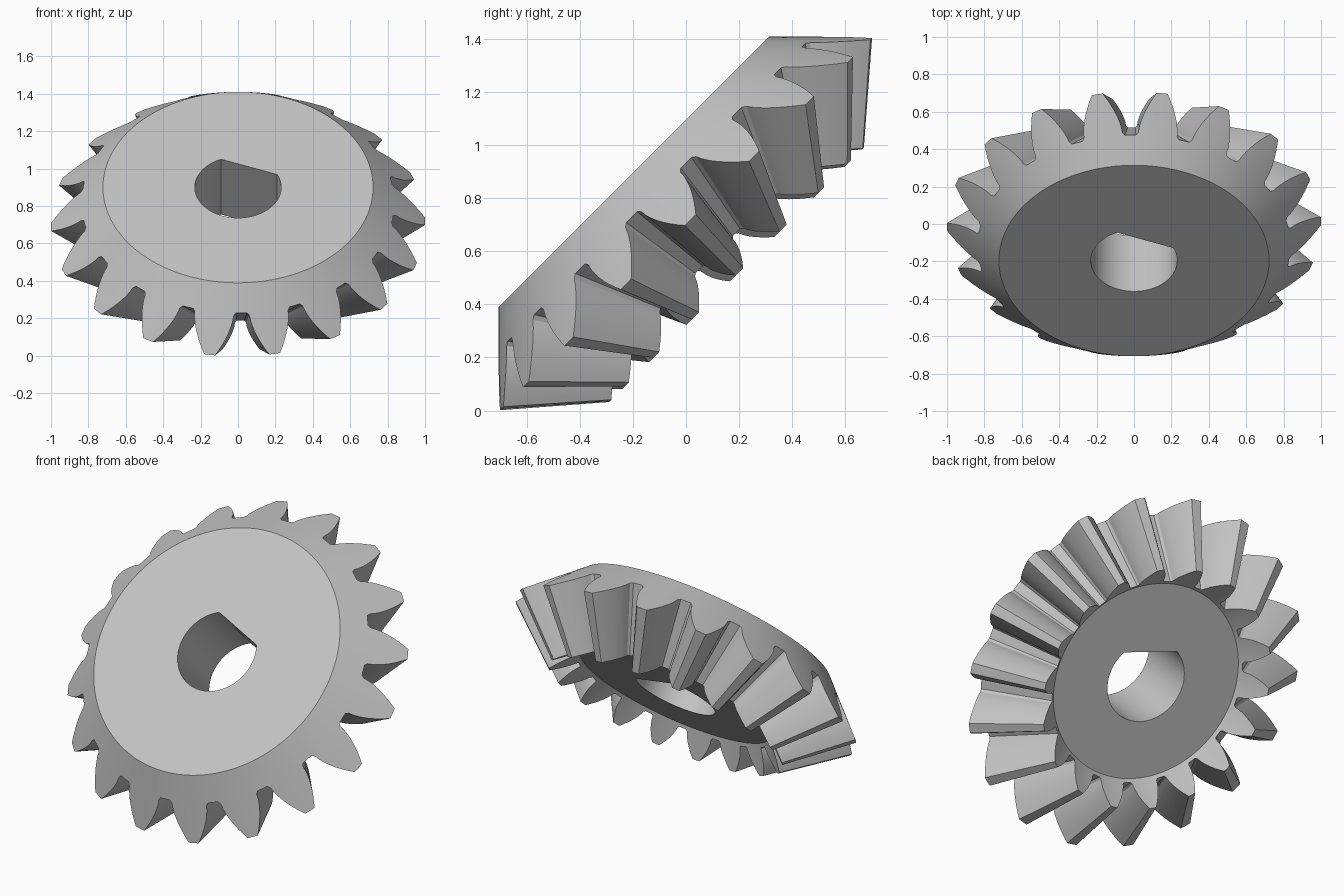
import bpy
import bmesh
from math import pi, radians, cos, sin, tan, acos, sqrt

cube = bpy.data.objects.get("Cube")
if cube:
    bpy.data.objects.remove(cube)

# Gear proportions (axis along local z, tooth tips at radius 1 and height 0)
TEETH = 18
PHASE = radians(1.3)
PRESSURE = radians(24)
MODULE = 1 / (TEETH / 2 + sqrt(0.5))
PITCH_R = MODULE * TEETH / 2
ROOT_R = PITCH_R - 1.25 * MODULE * sqrt(0.5)
APEX = 1 - 2 * PITCH_R          # height of the pitch cone apex
INNER_SCALE = 0.685             # small end of the teeth relative to the large end
FACE_R, DISC_R = 0.722, 0.556
BORE_R, FLAT_DIST, FLAT_ANGLE = 0.231, 0.166, radians(69)


def involute(a):
    return tan(a) - a


def half_angle(r):
    """Half the tooth's angular width at radius r on the 45 degree back cone."""
    base = PITCH_R * cos(PRESSURE)
    roll = involute(acos(min(1, base / r)))
    return pi / (2 * TEETH) + sqrt(2) * (involute(PRESSURE) - roll)


# Tooth outline as (angle, radius) pairs, mirrored and repeated round the gear
base_r = PITCH_R * cos(PRESSURE)
steps = 7
flank = [(-radians(8), ROOT_R)]
for i in range(steps + 1):
    r = base_r + (1 - base_r) * i / steps
    flank.append((-half_angle(r), r))
tooth = [(-pi / TEETH, ROOT_R)] + flank + [(0, 1)] + [(-a, r) for a, r in reversed(flank)]
outline = [(a + PHASE + k * 2 * pi / TEETH, r) for k in range(TEETH) for a, r in tooth]
angles = [a for a, r in outline]


def ring(points, height):
    return [(r * cos(a), r * sin(a), height(r)) for a, r in points]


def circle(radius, height):
    return ring([(a, radius) for a in angles], lambda r: height)


# D-shaped bore, with the two nearest points moved onto its corners
def bore_radius(a):
    c = cos(a - FLAT_ANGLE)
    return min(BORE_R, FLAT_DIST / c) if c > 0 else BORE_R


bore_angles = list(angles)
for side in (-1, 1):
    corner = FLAT_ANGLE + side * acos(FLAT_DIST / BORE_R)
    i = min(range(len(angles)), key=lambda j: abs(angles[j] - corner))
    bore_angles[i] = corner
bore = [(a, bore_radius(a)) for a in bore_angles]

top = 1 - FACE_R
large_end = ring(outline, lambda r: 1 - r)
small_end = [(x * INNER_SCALE, y * INNER_SCALE, APEX + (z - APEX) * INNER_SCALE)
             for x, y, z in large_end]
bottom = APEX + (1 - APEX) * INNER_SCALE - DISC_R

# Closed chain of rings: bore, face, back cone, teeth, front cone, disc
rings = [ring(bore, lambda r: top), circle(FACE_R, top), large_end, small_end,
         circle(DISC_R, bottom), ring(bore, lambda r: bottom)]

bm = bmesh.new()
loops = [[bm.verts.new(p) for p in pts] for pts in rings]
count = len(angles)
for k, lower in enumerate(loops):
    upper = loops[(k + 1) % len(loops)]
    for i in range(count):
        j = (i + 1) % count
        bm.faces.new((lower[i], lower[j], upper[j], upper[i]))
bmesh.ops.recalc_face_normals(bm, faces=bm.faces)
mesh = bpy.data.meshes.new("bevel_gear")
bm.to_mesh(mesh)
bm.free()

# Plain grey metal
grey = bpy.data.materials.new("light_grey")
grey.use_nodes = True
colour = (0.55, 0.55, 0.55, 1)
grey.diffuse_color = colour
grey.node_tree.nodes["Principled BSDF"].inputs["Base Color"].default_value = colour
mesh.materials.append(grey)

# Tilt the gear so its large face looks up and forward
gear = bpy.data.objects.new("bevel_gear", mesh)
bpy.context.collection.objects.link(gear)
gear.rotation_euler = (pi / 4, 0, 0)
gear.location = (0, 0, 0.703)
bpy.ops.object.select_all(action='DESELECT')
gear.select_set(True)
bpy.context.view_layer.objects.active = gear
bpy.ops.object.shade_smooth_by_angle(angle=radians(25))
